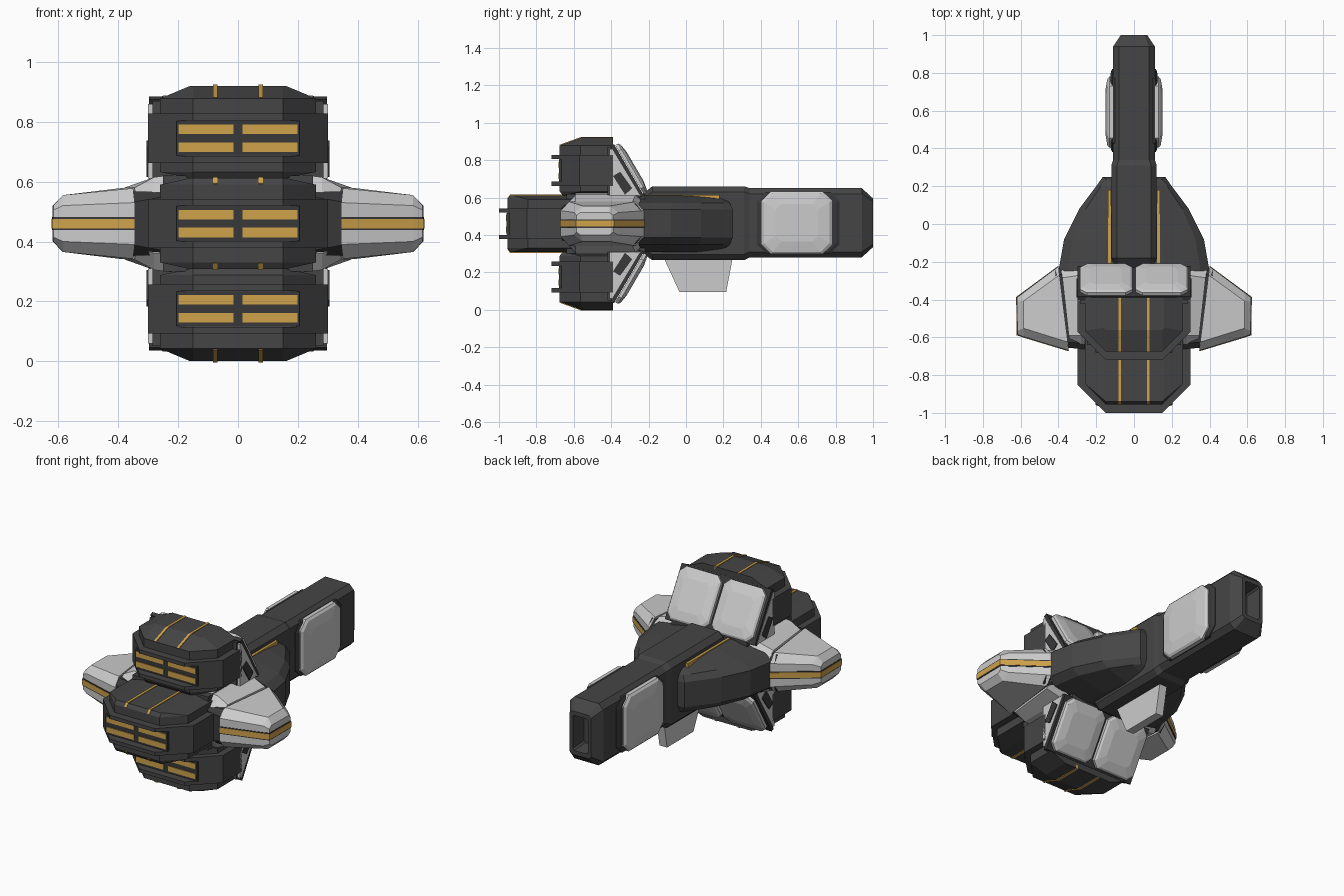
import bpy, bmesh
from mathutils import Vector

cube = bpy.data.objects.get("Cube")
if cube:
    bpy.data.objects.remove(cube)

MID = 0.46  # height of the horizontal symmetry plane


def material(name, rgb):
    m = bpy.data.materials.new(name)
    m.use_nodes = True
    m.diffuse_color = (*rgb, 1)
    m.node_tree.nodes["Principled BSDF"].inputs["Base Color"].default_value = (*rgb, 1)
    return m


DARK = material("dark hull", (0.06, 0.06, 0.06))
TRIM = material("dark trim", (0.04, 0.04, 0.042))
GREY = material("light grey armour", (0.6, 0.6, 0.6))
GOLD = material("gold", (0.62, 0.36, 0.07))


def loft(name, rings, mat):
    """Skin a list of equal-length rings and cap both ends."""
    bm = bmesh.new()
    rows = [[bm.verts.new(p) for p in ring] for ring in rings]
    n = len(rows[0])
    for a, b in zip(rows, rows[1:]):
        for i in range(n):
            bm.faces.new((a[i], a[(i + 1) % n], b[(i + 1) % n], b[i]))
    bm.faces.new(rows[0])
    bm.faces.new(rows[-1])
    bmesh.ops.recalc_face_normals(bm, faces=bm.faces)
    mesh = bpy.data.meshes.new(name)
    bm.to_mesh(mesh)
    bm.free()
    mesh.materials.append(mat)
    ob = bpy.data.objects.new(name, mesh)
    bpy.context.collection.objects.link(ob)
    return ob


def box(name, x, y, z, mat):
    return loft(name, [[(x[0], y[0], h), (x[1], y[0], h), (x[1], y[1], h), (x[0], y[1], h)]
                       for h in z], mat)


def side_prism(name, profile, x0, x1, mat):
    """Extrude a (y, z) profile along x."""
    return loft(name, [[(x, y, z) for y, z in profile] for x in (x0, x1)], mat)


def reflect(ob, axis, centre, name):
    mesh = ob.data.copy()
    for v in mesh.vertices:
        v.co[axis] = 2 * centre - v.co[axis]
    mesh.flip_normals()
    dup = bpy.data.objects.new(name, mesh)
    bpy.context.collection.objects.link(dup)
    return dup


def pair(ob):
    """Mirror a left part to the right; returns both."""
    base = ob.name
    ob.name = "left_" + base
    return [ob, reflect(ob, 0, 0, "right_" + base)]


def pad(name, centre, u, v, hu, hv, cut, height, mat):
    """Domed armour plate with cut corners, lying in the plane u, v."""
    c, u, v = Vector(centre), Vector(u).normalized(), Vector(v).normalized()
    n = u.cross(v)
    shape = [(hu, hv - cut), (hu - cut, hv), (cut - hu, hv), (-hu, hv - cut),
             (-hu, cut - hv), (cut - hu, -hv), (hu - cut, -hv), (hu, cut - hv)]
    levels = [(1, 0), (1, 0.5), (0.93, 0.75), (0.6, 1)]
    return loft(name, [[c + u * a * s + v * b * s + n * height * h for a, b in shape]
                       for s, h in levels], mat)


# ---- engine blocks: stacked lips around a recessed front panel ----
def outline(z, hw, front, y0, ys, yb):
    return [(-hw, yb, z), (-hw, ys, z), (-front, y0, z), (front, y0, z), (hw, ys, z), (hw, yb, z)]


def engine(name, yf, yb, zc, low, top):
    def inner(z):
        return outline(z, 0.26, 0.15, yf + 0.045, yf + 0.155, yb)

    def outer(z):
        return outline(z, 0.3, 0.15, yf, yf + 0.15, yb)

    def recess(z):
        return outline(z, 0.3, 0.195, yf + 0.045, yf + 0.15, yb)

    def cap(level):
        z, drop, inset = level
        return outline(z, 0.16, 0.15, yf + inset, yf + inset + 0.01, yb), inner(z - drop)

    t, ts = cap(top)
    b, bs = cap(low)
    parts = [loft(name, [b, bs, inner(zc - 0.082), outer(zc - 0.082), outer(zc - 0.06),
                         recess(zc - 0.06), recess(zc + 0.06), outer(zc + 0.06),
                         outer(zc + 0.082), inner(zc + 0.082), ts, t], DARK)]
    y = yf + 0.045
    parts.append(box(name + "_panel", (-0.205, 0.205), (y - 0.004, y + 0.02),
                     (zc - 0.058, zc + 0.058), TRIM))
    for dz in (-0.03, 0.03):
        parts += pair(box(name + "_light", (0.015, 0.198), (y - 0.008, y + 0.01),
                          (zc + dz - 0.016, zc + dz + 0.016), GOLD))
    for z, drop, inset in (low, top):
        s = 1 if drop > 0 else -1
        e = 0.004 * s
        prof = [(y - 0.002, z - drop + e), (yf + inset, z + e), (yb, z + e),
                (yb, z - 5 * e), (yf + inset, z - 5 * e), (y + 0.02, z - drop - e)]
        if inset > 0.06 or name == "middle_engine":
            parts += pair(side_prism(name + "_stripe", prof, 0.068, 0.083, GOLD))
    return parts


engine("middle_engine", -1.0, -0.28, MID, (0.308, -0.022, 0.06), (0.612, 0.022, 0.06))
upper = engine("upper_engine", -0.72, -0.39, 0.745, (0.612, -0.02, 0.06), (0.92, 0.042, 0.16))
box("engine_core", (-0.25, 0.25), (-0.64, -0.22), (0.3, 0.62), DARK)

# ---- sloped armour behind the upper engine ----
upper.append(side_prism("upper_wedge", [(-0.42, 0.87), (-0.4, 0.87), (-0.24, 0.6), (-0.42, 0.6)],
                        -0.285, 0.285, DARK))
upper.append(side_prism("upper_back_frame", [(-0.405, 0.875), (-0.385, 0.885), (-0.225, 0.61),
                                             (-0.245, 0.6)], -0.298, 0.298, TRIM))
slope = Vector((0, -0.16, 0.275))
upper += pair(pad("upper_back_pad", (0.147, -0.302, 0.748), (-1, 0, 0), slope,
                  0.138, 0.152, 0.035, 0.035, GREY))
upper += pair(side_prism("upper_side_plate", [(-0.41, 0.86), (-0.395, 0.86), (-0.245, 0.61),
                                              (-0.41, 0.61)], 0.28, 0.3, GREY))
upper += pair(side_prism("upper_side_slot", [(-0.39, 0.715), (-0.352, 0.738), (-0.288, 0.65),
                                             (-0.326, 0.615)], 0.296, 0.305, TRIM))
for ob in upper:
    reflect(ob, 2, MID, ob.name.split(".")[0].replace("upper", "lower"))


# ---- side wings ----
def wing_ring(xf, xb, y0, y1, h, e, c):
    def at(y, dz):
        return (xf + (xb - xf) * (y - y0) / (y1 - y0), y, MID + dz)
    return [at(y0, -e), at(y0, e), at(y0 + c, h), at(y1 - c, h),
            at(y1, e), at(y1, -e), at(y1 - c, -h), at(y0 + c, -h)]


pair(loft("wing_shoulder", [wing_ring(0.2, 0.2, -0.64, -0.22, 0.165, 0.1, 0.05),
                            wing_ring(0.28, 0.28, -0.64, -0.22, 0.155, 0.1, 0.05),
                            wing_ring(0.34, 0.385, -0.64, -0.235, 0.12, 0.08, 0.05)], GREY))
pair(loft("wing_seam", [wing_ring(0.22, 0.3, -0.665, -0.23, 0.105, 0.095, 0.03),
                        wing_ring(0.36, 0.42, -0.655, -0.24, 0.108, 0.07, 0.03)], TRIM))
pair(loft("wing_pod", [wing_ring(0.345, 0.4, -0.67, -0.225, 0.118, 0.07, 0.045),
                       wing_ring(0.585, 0.585, -0.597, -0.363, 0.095, 0.06, 0.045),
                       wing_ring(0.617, 0.62, -0.585, -0.39, 0.06, 0.045, 0.02)], GREY))
for label, h, grow, mat in (("groove", 0.022, 0.002, TRIM), ("band", 0.016, 0.004, GOLD)):
    pair(loft("wing_" + label,
              [wing_ring(0.346, 0.4, -0.67 - grow, -0.225 + grow, h, h, 0.01),
               wing_ring(0.587, 0.587, -0.597 - grow, -0.363 + grow, h, h, 0.01),
               wing_ring(0.617 + grow, 0.62 + grow, -0.585 - grow, -0.39 + grow, h, h, 0.01)],
              mat))

# ---- tapering main body ----
HALF = [(0.4, -0.25), (0.37, -0.08), (0.29, 0.08), (0.2, 0.2), (0.165, 0.25)]


def body_ring(dz, k, back):
    pts = [(x * k, min(y, back)) for x, y in HALF]
    return [(x, y, MID + dz) for x, y in pts] + [(-x, y, MID + dz) for x, y in reversed(pts)]


body_levels = [(0.15, 0.4, 0.19), (0.11, 0.88, 0.235), (0.075, 1, 0.25)]
loft("main_body", [body_ring(-d, k, b) for d, k, b in body_levels]
     + [body_ring(d, k, b) for d, k, b in reversed(body_levels)], DARK)
pair(box("body_stripe", (0.123, 0.138), (-0.23, 0.18), (0.58, 0.614), GOLD))


# ---- long neck with a hollow end ----
def neck_ring(y, hw, lo, hi, c):
    return [(hw, y, lo + c), (hw, y, hi - c), (hw - c, y, hi), (c - hw, y, hi),
            (-hw, y, hi - c), (-hw, y, lo + c), (c - hw, y, lo), (hw - c, y, lo)]


loft("neck", [neck_ring(-0.23, 0.1, 0.3, 0.62, 0.03), neck_ring(-0.18, 0.12, 0.265, 0.66, 0.03),
              neck_ring(0.31, 0.12, 0.265, 0.66, 0.03), neck_ring(0.34, 0.11, 0.28, 0.65, 0.03),
              neck_ring(0.94, 0.11, 0.28, 0.65, 0.03), neck_ring(1.0, 0.07, 0.335, 0.595, 0.015),
              neck_ring(1.0, 0.05, 0.36, 0.57, 0.01), neck_ring(0.9, 0.045, 0.37, 0.56, 0.01)],
     DARK)
pair(pad("neck_pad_base", (0.1, 0.6, 0.465), (0, 1, 0), (0, 0, 1), 0.22, 0.165, 0.05, 0.03, TRIM))
pair(pad("neck_pad", (0.11, 0.592, 0.465), (0, 1, 0), (0, 0, 1), 0.188, 0.168, 0.05, 0.042, GREY))

# ---- keel fin ----
side_prism("keel_fin", [(-0.12, 0.28), (0.25, 0.28), (0.215, 0.095), (-0.035, 0.095)],
           -0.025, 0.025, GREY)
